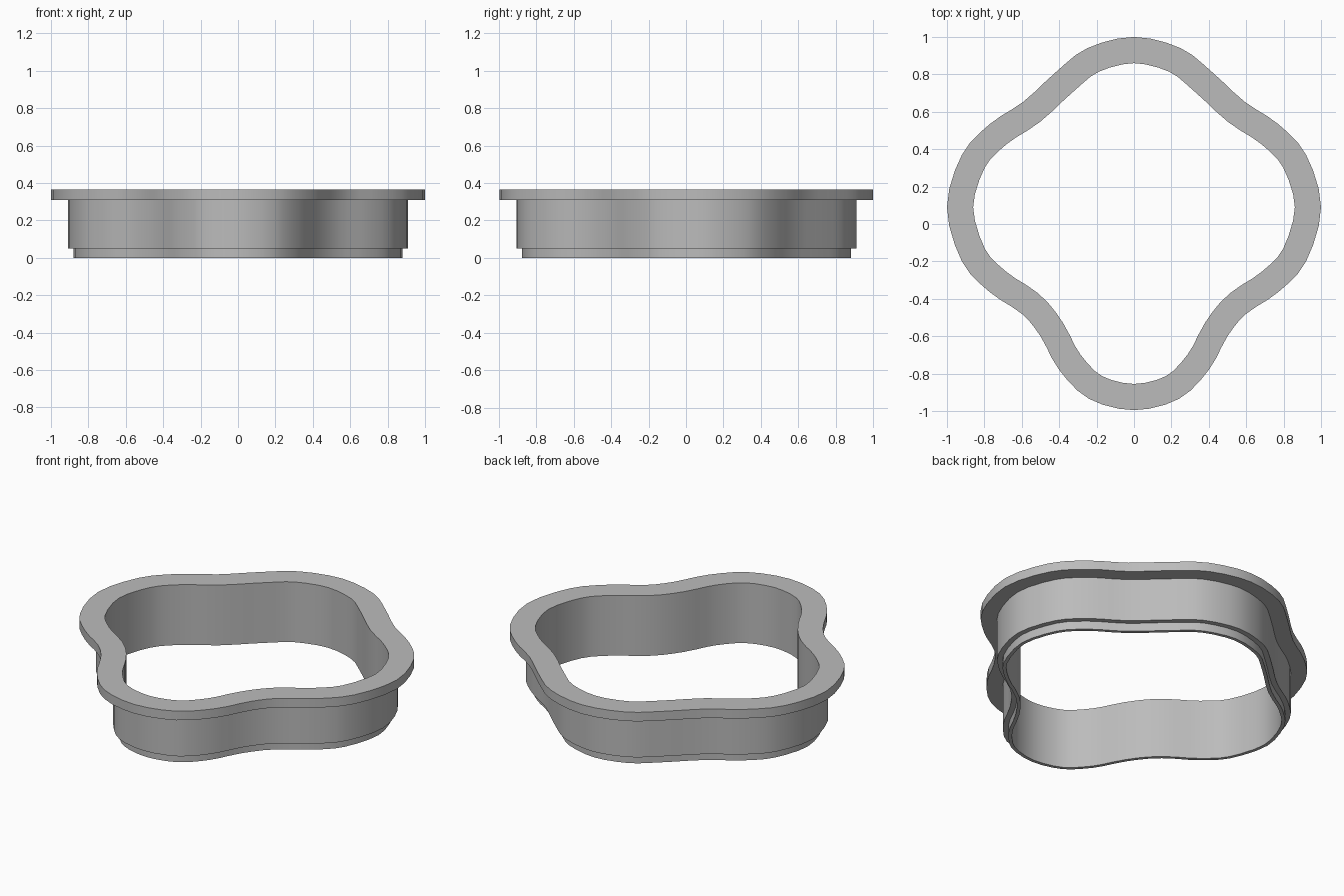
import bpy, bmesh, math
from mathutils import Vector

if "Cube" in bpy.data.objects:
    bpy.data.objects.remove(bpy.data.objects["Cube"], do_unlink=True)

grey = bpy.data.materials.new("plain grey")
grey.use_nodes = True
colour = (0.5, 0.5, 0.5, 1)
grey.diffuse_color = colour
grey.node_tree.nodes["Principled BSDF"].inputs["Base Color"].default_value = colour

# Right half of the outer outline, back to front; mirrored for the left half
half = [(0, 1), (.25, .94), (.42, .81), (.59, .655), (.77, .535), (.92, .37), (1, .09),
        (.92, -.2), (.77, -.365), (.6, -.48), (.5, -.6), (.4, -.78), (.24, -.935), (0, -.995)]
control = [Vector(p) for p in half] + [Vector((-x, y)) for x, y in half[-2:0:-1]]


def smooth_outline(points, steps):
    """Closed Catmull-Rom outline."""
    result, n = [], len(points)
    for i in range(n):
        a, b, c, d = (points[(i + k) % n] for k in (-1, 0, 1, 2))
        for s in range(steps):
            t = s / steps
            result.append(b + (c - a) * t / 2 + (a * 2 - b * 5 + c * 4 - d) * t**2 / 2
                          + (b * 3 - a - c * 3 + d) * t**3 / 2)
    return result


def inward_normals(points):
    n = len(points)
    tangents = [points[(i + 1) % n] - points[i - 1] for i in range(n)]
    return [Vector((t.y, -t.x)).normalized() for t in tangents]


outline = smooth_outline(control, 3)
normals = inward_normals(outline)

# Wall section as (inset, height): flange, main wall, thin cutting lip, inner face
section = [(0, .365), (0, .31), (.09, .31), (.09, .05),
           (.12, .05), (.12, 0), (.14, 0), (.14, .365)]
bm = bmesh.new()
rings = [[bm.verts.new((*(p + nrm * inset), z)) for p, nrm in zip(outline, normals)]
         for inset, z in section]
for r, ring in enumerate(rings):
    below = rings[(r + 1) % len(rings)]
    for i in range(len(ring)):
        j = (i + 1) % len(ring)
        bm.faces.new((ring[i], ring[j], below[j], below[i]))
bmesh.ops.recalc_face_normals(bm, faces=bm.faces)
mesh = bpy.data.meshes.new("cutter_ring")
bm.to_mesh(mesh)
bm.free()
mesh.materials.append(grey)
ring_object = bpy.data.objects.new("cutter_ring", mesh)
bpy.context.collection.objects.link(ring_object)

# Smooth walls with crisp rims
bpy.context.view_layer.objects.active = ring_object
ring_object.select_set(True)
bpy.ops.object.shade_smooth_by_angle(angle=math.radians(30))
